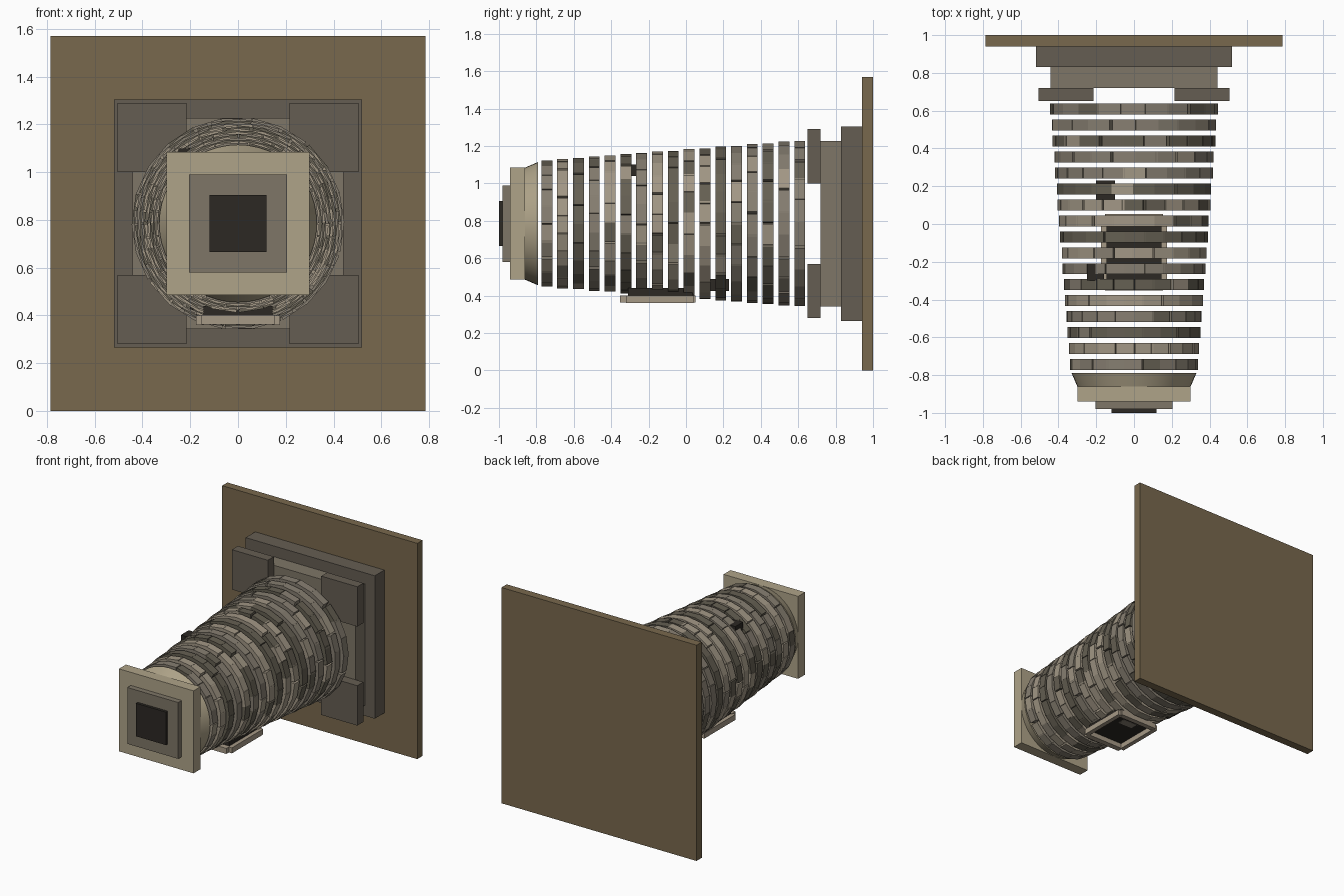
import bpy, bmesh, math, random
from mathutils import Matrix

if "Cube" in bpy.data.objects:
    bpy.data.objects.remove(bpy.data.objects["Cube"])

random.seed(4)
CZ = 0.785  # height of the tower axis, which runs along y


def material(name, r, g, b):
    m = bpy.data.materials.new(name)
    m.diffuse_color = (r, g, b, 1)
    m.use_nodes = True
    m.node_tree.nodes["Principled BSDF"].inputs["Base Color"].default_value = m.diffuse_color
    return m


earth = material("earth", 0.19, 0.14, 0.075)
plinth_stone = material("plinth_stone", 0.13, 0.11, 0.085)
step_stone = material("step_stone", 0.21, 0.18, 0.135)
cap_stone = material("cap_stone", 0.43, 0.37, 0.25)
trim = material("trim", 0.38, 0.32, 0.24)
dark = material("dark", 0.025, 0.021, 0.017)
stones = [material("stone_dark", 0.13, 0.115, 0.085),
          material("stone_mid", 0.24, 0.21, 0.165),
          material("stone_light", 0.36, 0.31, 0.235)]


def finish(name, bm, mats):
    mesh = bpy.data.meshes.new(name)
    bm.to_mesh(mesh)
    bm.free()
    for m in mats:
        mesh.materials.append(m)
    ob = bpy.data.objects.new(name, mesh)
    bpy.context.collection.objects.link(ob)
    return ob


def box(name, x, y, z, mat):
    """Box from (min, max) ranges on each axis."""
    bm = bmesh.new()
    size = [b - a for a, b in (x, y, z)]
    mid = [(a + b) / 2 for a, b in (x, y, z)]
    bmesh.ops.create_cube(bm, size=1, matrix=Matrix.Translation(mid) @ Matrix.Diagonal((*size, 1)))
    return finish(name, bm, [mat])


def slab(name, half, y0, y1, mat):
    return box(name, (-half, half), (y0, y1), (CZ - half, CZ + half), mat)


# Ground plate and stepped plinth
slab("ground_plate", 0.785, 0.94, 1.0, earth)
slab("plinth_lower", 0.52, 0.83, 0.94, plinth_stone)
slab("plinth_upper", 0.442, 0.72, 0.83, step_stone)

# Corner blocks on the plinth
for sx in (-1, 1):
    for sz in (-1, 1):
        xs = sorted((sx * 0.215, sx * 0.505))
        zs = sorted((CZ + sz * 0.215, CZ + sz * 0.505))
        box("corner_block", xs, (0.65, 0.72), zs, plinth_stone)

# Tapering rings of separate stones, joints staggered ring by ring
RINGS, BRICKS, DEPTH = 17, 22, 0.09
tones = [1, 1, 0, 1, 1, 0, 2, 2, 0, 2, 1, 0, 2, 1, 0, 2, 1]
for i in range(RINGS):
    y = 0.608 - i * 0.0845
    outer = 0.445 - 0.105 * i / (RINGS - 1)
    width = 2 * math.pi * outer / BRICKS
    face = math.sqrt(outer ** 2 - (width / 2) ** 2)
    bm = bmesh.new()
    for k in range(BRICKS):
        a = (k + 0.5 * (i % 2) + random.uniform(-0.08, 0.08)) * 2 * math.pi / BRICKS
        place = (Matrix.Translation((0, y, CZ)) @ Matrix.Rotation(a, 4, 'Y')
                 @ Matrix.Translation((0, 0, face - DEPTH / 2))
                 @ Matrix.Diagonal((width * 0.99, 0.058, DEPTH, 1)))
        verts = bmesh.ops.create_cube(bm, size=1, matrix=place)["verts"]
        tone = tones[i] if random.random() < 0.75 else random.randrange(3)
        for f in {f for v in verts for f in v.link_faces}:
            f.material_index = tone
    finish("stone_ring", bm, stones)

# Smooth collar and stepped top
bm = bmesh.new()
bmesh.ops.create_cone(bm, cap_ends=True, segments=48, radius1=0.30, radius2=0.33, depth=0.07,
                      matrix=Matrix.Translation((0, -0.825, CZ)) @ Matrix.Rotation(-math.pi / 2, 4, 'X'))
collar = finish("top_collar", bm, [cap_stone])
bpy.context.view_layer.objects.active = collar
collar.select_set(True)
bpy.ops.object.shade_smooth_by_angle(angle=math.radians(30))
slab("top_plate", 0.30, -0.94, -0.86, cap_stone)
slab("top_step", 0.205, -0.98, -0.94, step_stone)
slab("top_opening", 0.12, -1.0, -0.98, dark)

# Doorway on the underside: dark panel in a four-piece frame
box("door_panel", (-0.145, 0.145), (-0.31, 0.035), (0.398, 0.44), dark)
for s in (-1, 1):
    box("door_jamb", sorted((s * 0.143, s * 0.175)), (-0.32, 0.04), (0.36, 0.40), trim)
box("door_sill", (-0.153, 0.153), (-0.352, -0.31), (0.362, 0.402), trim)
box("door_lintel", (-0.153, 0.153), (0.015, 0.052), (0.362, 0.402), trim)

# Narrow windows set into the wall
box("lower_window", (-0.20, -0.10), (0.13, 0.23), (0.425, 0.49), dark)
box("upper_window", (-0.25, -0.16), (-0.30, -0.21), (1.04, 1.10), dark)
